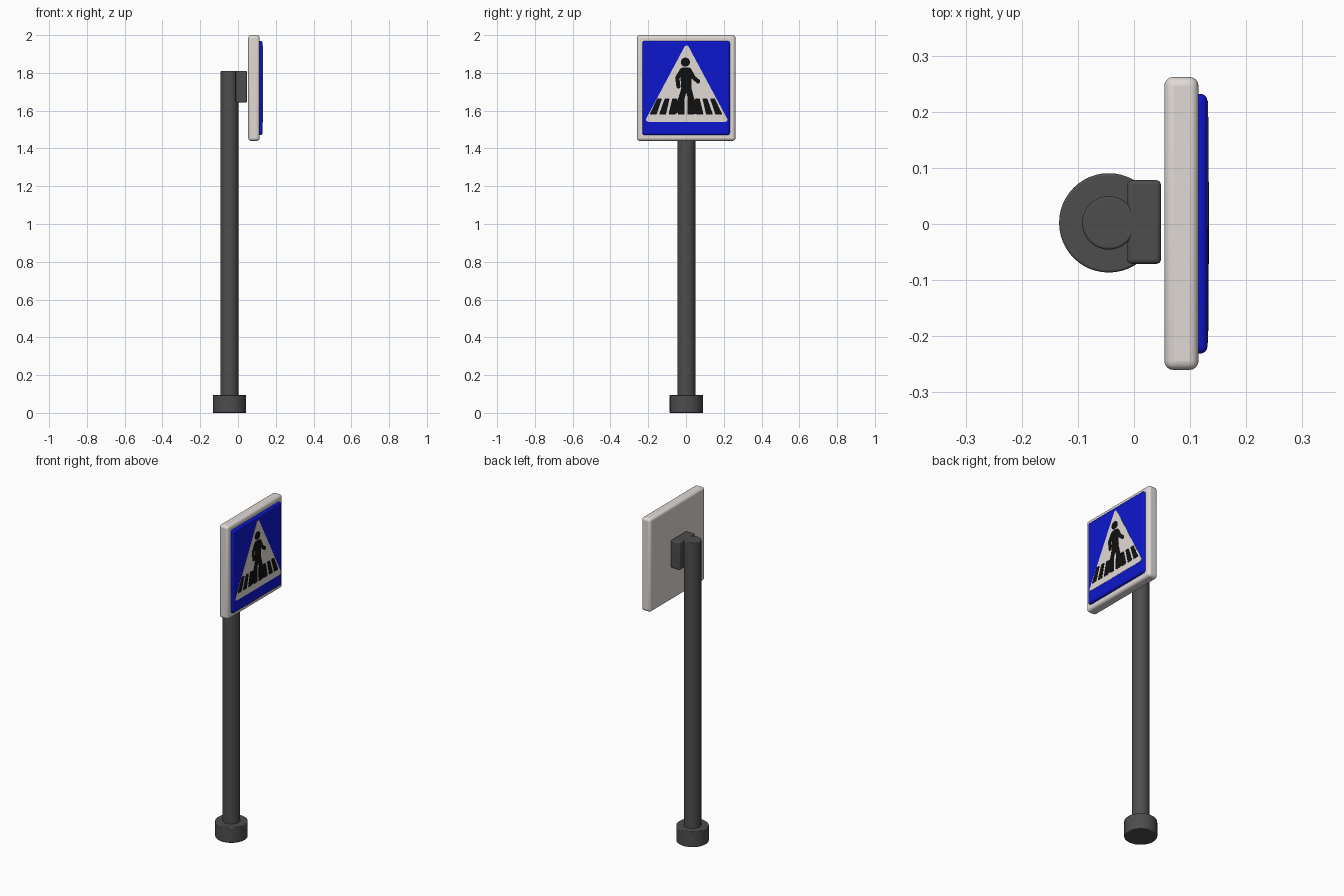
import bpy, bmesh, math
from mathutils import Vector
from mathutils.geometry import convex_hull_2d

if "Cube" in bpy.data.objects:
    bpy.data.objects.remove(bpy.data.objects["Cube"])


def material(name, rgb):
    m = bpy.data.materials.new(name)
    m.diffuse_color = (*rgb, 1)
    m.use_nodes = True
    m.node_tree.nodes["Principled BSDF"].inputs["Base Color"].default_value = m.diffuse_color
    return m


GREY = material("dark_grey", (0.075, 0.075, 0.075))
WHITE = material("off_white", (0.75, 0.70, 0.67))
BLUE = material("blue", (0.004, 0.008, 0.62))
BLACK = material("black", (0.005, 0.005, 0.005))


def finish(ob, name, mat, bevel=0, segments=4):
    ob.name = name
    ob.data.materials.append(mat)
    if bevel:
        mod = ob.modifiers.new("Bevel", 'BEVEL')
        mod.width, mod.segments = bevel, segments
        mod.limit_method = 'ANGLE'
    bpy.ops.object.select_all(action='DESELECT')
    ob.select_set(True)
    bpy.context.view_layer.objects.active = ob
    bpy.ops.object.shade_smooth_by_angle(angle=math.radians(40))


def box(name, lo, hi, mat, bevel):
    lo, hi = Vector(lo), Vector(hi)
    bpy.ops.mesh.primitive_cube_add(size=1, location=(lo + hi) / 2)
    ob = bpy.context.object
    ob.scale = hi - lo
    bpy.ops.object.transform_apply(location=False, rotation=False, scale=True)
    finish(ob, name, mat, bevel)


def cylinder(name, r, z0, z1, mat, bevel):
    bpy.ops.mesh.primitive_cylinder_add(vertices=48, radius=r, depth=z1 - z0,
                                        location=(-0.045, 0.002, (z0 + z1) / 2))
    finish(bpy.context.object, name, mat, bevel, 3)


def hull(*circles, n=20):
    """Rounded outline wrapped around circles given as (y, z, radius)."""
    pts = [Vector((y + r * math.cos(2 * math.pi * i / n), z + r * math.sin(2 * math.pi * i / n)))
           for y, z, r in circles for i in range(n)]
    return [pts[i] for i in convex_hull_2d(pts)]


def plates(name, outlines, x0, x1, mat):
    """Extrude outlines in the YZ plane from x0 to x1."""
    bm = bmesh.new()
    for pts in outlines:
        back = [bm.verts.new((x0, p.x, p.y)) for p in pts]
        front = [bm.verts.new((x1, p.x, p.y)) for p in pts]
        bm.faces.new(front)
        bm.faces.new(back[::-1])
        for i in range(len(pts)):
            j = (i + 1) % len(pts)
            bm.faces.new((back[i], back[j], front[j], front[i]))
    bmesh.ops.recalc_face_normals(bm, faces=bm.faces)
    me = bpy.data.meshes.new(name)
    bm.to_mesh(me)
    bm.free()
    ob = bpy.data.objects.new(name, me)
    bpy.context.collection.objects.link(ob)
    finish(ob, name, mat)


def limb(r, *pts):
    return [hull((*a, r), (*b, r)) for a, b in zip(pts, pts[1:])]


# Post, foot and bracket
cylinder("base", 0.0885, 0, 0.095, GREY, 0.004)
cylinder("pole", 0.0475, 0.05, 1.81, GREY, 0.004)
box("bracket", (-0.012, -0.071, 1.642), (0.048, 0.078, 1.81), GREY, 0.008)

# Sign panel and raised blue face
box("sign_panel", (0.054, -0.26, 1.44), (0.115, 0.262, 2.0), WHITE, 0.016)
box("blue_face", (0.10, -0.231, 1.47), (0.131, 0.232, 1.97), BLUE, 0.013)

# White triangle
plates("triangle", [hull((-0.2, 1.553, 0.012), (0.207, 1.553, 0.012), (0.003, 1.932, 0.013))],
       0.12, 0.1322, WHITE)

# Crossing stripes, fanned out towards the viewer
stripes = []
for k in range(8):
    c = (k - 3.5) * 0.047
    b, t, e = c * 1.05, c * 0.86, 0.004
    stripes.append(hull((b - 0.014, 1.583, e), (b + 0.014, 1.583, e),
                        (t - 0.009, 1.66, e), (t + 0.009, 1.66, e), n=8))
plates("crossing_stripes", stripes, 0.125, 0.1332, BLACK)

# Walking figure: head, torso, arms, legs
figure = [hull((-0.003, 1.857, 0.024)),
          hull((-0.016, 1.812, 0.016), (0.014, 1.812, 0.016),
               (-0.009, 1.72, 0.016), (0.012, 1.72, 0.016))]
figure += limb(0.011, (-0.022, 1.814), (-0.046, 1.774), (-0.04, 1.728))
figure += limb(0.011, (0.02, 1.812), (0.04, 1.775), (0.064, 1.755))
figure += limb(0.016, (-0.008, 1.72), (-0.024, 1.665), (-0.055, 1.6))
figure += limb(0.016, (0.012, 1.72), (0.028, 1.66), (0.05, 1.598))
plates("walking_figure", figure, 0.125, 0.1336, BLACK)
